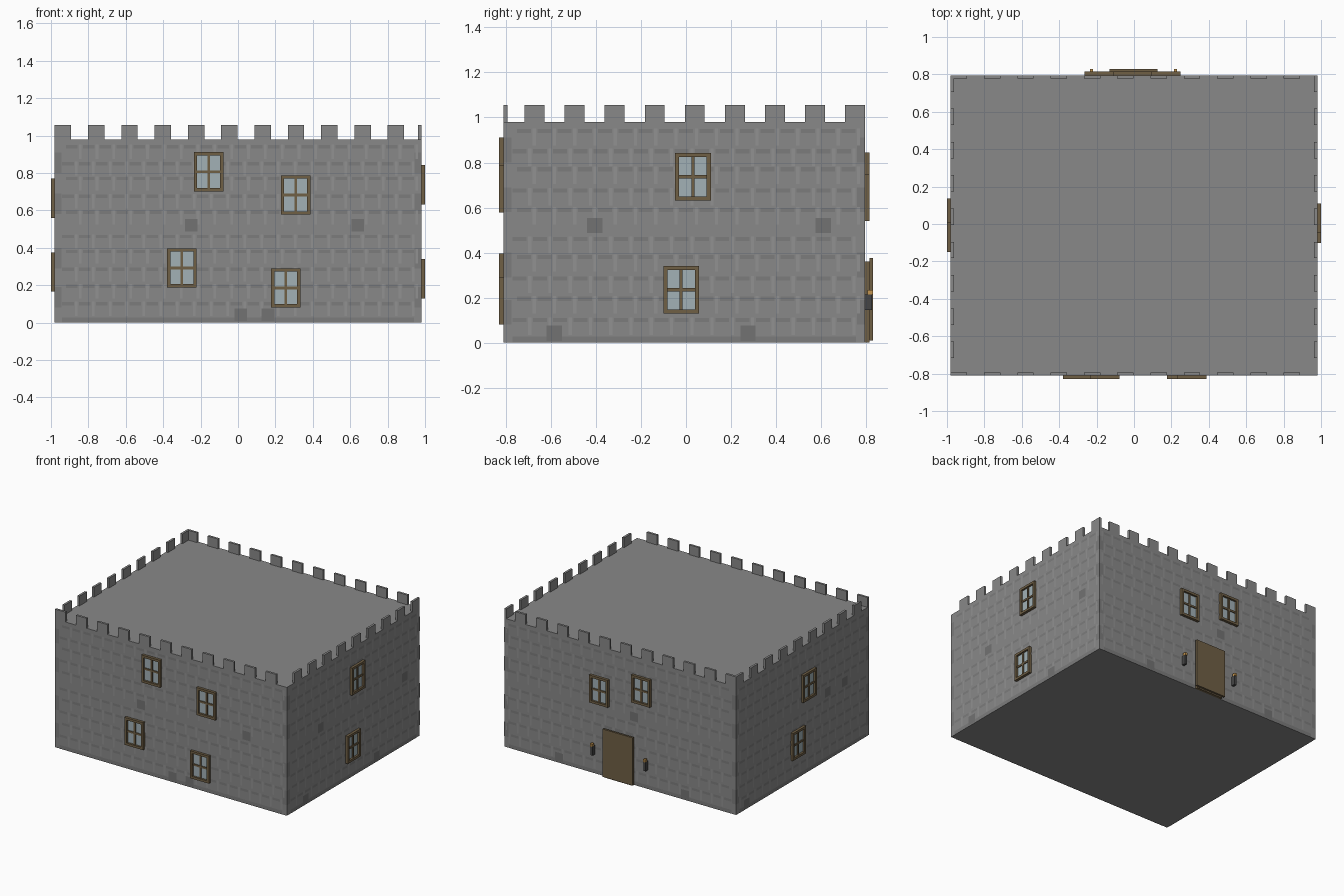
import bpy, bmesh
from mathutils import Vector

if "Cube" in bpy.data.objects:
    bpy.data.objects.remove(bpy.data.objects["Cube"])

X, YF, YB, H = 0.98, 0.81, 0.795, 0.98   # wall faces and roof height


def material(name, r, g, b):
    m = bpy.data.materials.new(name)
    m.diffuse_color = (r, g, b, 1)
    m.use_nodes = True
    m.node_tree.nodes["Principled BSDF"].inputs["Base Color"].default_value = m.diffuse_color
    return m


stone = material("stone", 0.25, 0.25, 0.25)
dark = material("dark_stone", 0.17, 0.17, 0.17)
mid = material("mortar_shadow", 0.2, 0.2, 0.2)
light = material("light_stone", 0.285, 0.285, 0.285)
wood = material("wood", 0.16, 0.115, 0.06)
glass = material("glass", 0.36, 0.44, 0.47)
iron = material("iron", 0.06, 0.06, 0.06)
flame = material("flame", 0.55, 0.3, 0.08)


def world(side, u, d, z):
    """Along-wall coordinate u, outward distance d and height z to world."""
    return Vector({"front": (u, -YF - d, z), "back": (u, YB + d, z),
                   "right": (X + d, u, z), "left": (-X - d, u, z)}[side])


def add_box(bm, a, b):
    lo = [min(p, q) for p, q in zip(a, b)]
    hi = [max(p, q) for p, q in zip(a, b)]
    for v in bmesh.ops.create_cube(bm, size=1)["verts"]:
        v.co = [hi[i] if v.co[i] > 0 else lo[i] for i in range(3)]


def wall_box(bm, side, u0, u1, d0, d1, z0, z1):
    add_box(bm, world(side, u0, d0, z0), world(side, u1, d1, z1))


def wall_patch(bm, side, u0, u1, z0, z1, d=0.001):
    f = bm.faces.new([bm.verts.new(world(side, u, d, z))
                      for u, z in ((u0, z0), (u1, z0), (u1, z1), (u0, z1))])
    f.normal_update()
    if f.normal.dot(world(side, 0, 1, 0) - world(side, 0, 0, 0)) < 0:
        f.normal_flip()


def finish(bm, name, mat):
    me = bpy.data.meshes.new(name)
    bm.to_mesh(me)
    bm.free()
    me.materials.append(mat)
    ob = bpy.data.objects.new(name, me)
    bpy.context.collection.objects.link(ob)
    return ob


# Main block of the keep
bm = bmesh.new()
add_box(bm, (-X, -YF, 0), (X, YB, H))
finish(bm, "keep_body", stone)

# Thin battlements along all four edges
bm = bmesh.new()
for side in ("front", "back"):
    for k in range(11):
        u = -X + 0.178 * k
        wall_box(bm, side, u, u + 0.088, -0.017, 0, H, 1.055)
for side in ("left", "right"):
    for k in range(9):
        u = YB - 0.178 * k
        wall_box(bm, side, u - 0.088, u, -0.017, 0, H, 1.055)
finish(bm, "battlements", stone)

# Stonework pattern: dark joints and light upright blocks
rows = [0.1, 0.195, 0.285, 0.38, 0.46, 0.59, 0.675, 0.77, 0.85, 0.94]
joints, uprights, quoins = bmesh.new(), bmesh.new(), bmesh.new()
for side in ("front", "back", "left", "right"):
    lo, hi = (-X, X) if side in ("front", "back") else (-YF, YB)
    n = int((hi - lo - 0.06) / 0.09)
    for r, z in enumerate(rows):
        for k in range(n):
            u = lo + 0.04 + 0.09 * k + 0.02 * (r % 2)
            wall_patch(joints, side, u, u + 0.062, z - 0.009, z + 0.009)
            wall_patch(uprights, side, u + 0.069, u + 0.083, z - 0.065, z + 0.012)
    wall_patch(joints, side, lo + 0.04, hi - 0.04, 0, 0.028)
    for z in (0.08, 0.29, 0.58, 0.8):
        for u in (lo, hi - 0.035):
            wall_patch(quoins, side, u, u + 0.035, z, z + 0.11)
finish(joints, "stone_joints", mid)
finish(uprights, "stone_uprights", light)
finish(quoins, "corner_stones", mid)

# Odd dark stones
bm = bmesh.new()
for side, spots in {
        "front": [(-0.25, 0.52), (0.64, 0.52), (0.015, 0.042), (0.16, 0.042)],
        "right": [(-0.405, 0.52), (0.61, 0.52), (-0.585, 0.042), (0.275, 0.042)],
        "left": [(-0.31, 0.52), (-0.515, 0.52), (0.67, 0.042)],
        "back": [(-0.12, 0.52), (0.515, 0.042), (-0.55, 0.042)]}.items():
    for u, z in spots:
        wall_patch(bm, side, u - 0.034, u + 0.034, z - 0.034, z + 0.034, 0.002)
finish(bm, "dark_stones", dark)

# Windows: frame, cross bars and recessed panes
frames, panes = bmesh.new(), bmesh.new()
W, T, B = 0.079, 0.105, 0.018
for side, spots in {
        "front": [(-0.157, 0.807), (0.308, 0.682), (-0.3, 0.292), (0.255, 0.185)],
        "right": [(0.031, 0.737), (-0.022, 0.235)],
        "left": [(-0.072, 0.665), (0.057, 0.27)],
        "back": [(0.17, 0.645), (-0.185, 0.74)]}.items():
    for u, z in spots:
        for s in (-1, 1):
            wall_box(frames, side, u + s * W, u + s * (W - B), 0, 0.02, z - T, z + T)
            wall_box(frames, side, u - W + B, u + W - B, 0, 0.02,
                     z + s * T, z + s * (T - B))
        wall_box(frames, side, u - 0.007, u + 0.007, 0, 0.012, z - T + B, z + T - B)
        for s in (-1, 1):
            wall_box(frames, side, u + s * 0.007, u + s * (W - B), 0, 0.012,
                     z - 0.007, z + 0.007)
        wall_patch(panes, side, u - W + B, u + W - B, z - T + B, z + T - B, 0.005)
finish(frames, "window_frames", wood)
finish(panes, "window_panes", glass)

# Door with a backing frame
bm = bmesh.new()
wall_box(bm, "back", -0.115, 0.11, 0, 0.02, 0, 0.36)
wall_box(bm, "back", -0.13, 0.125, 0.02, 0.035, 0.01, 0.375)
finish(bm, "door", wood)

# Torches on either side of the door
handles, tips = bmesh.new(), bmesh.new()
for u in (-0.227, 0.222):
    wall_box(handles, "back", u - 0.009, u + 0.009, 0, 0.03, 0.145, 0.215)
    wall_box(tips, "back", u - 0.009, u + 0.009, 0.012, 0.035, 0.215, 0.235)
finish(handles, "torch_handles", iron)
finish(tips, "torch_flames", flame)
